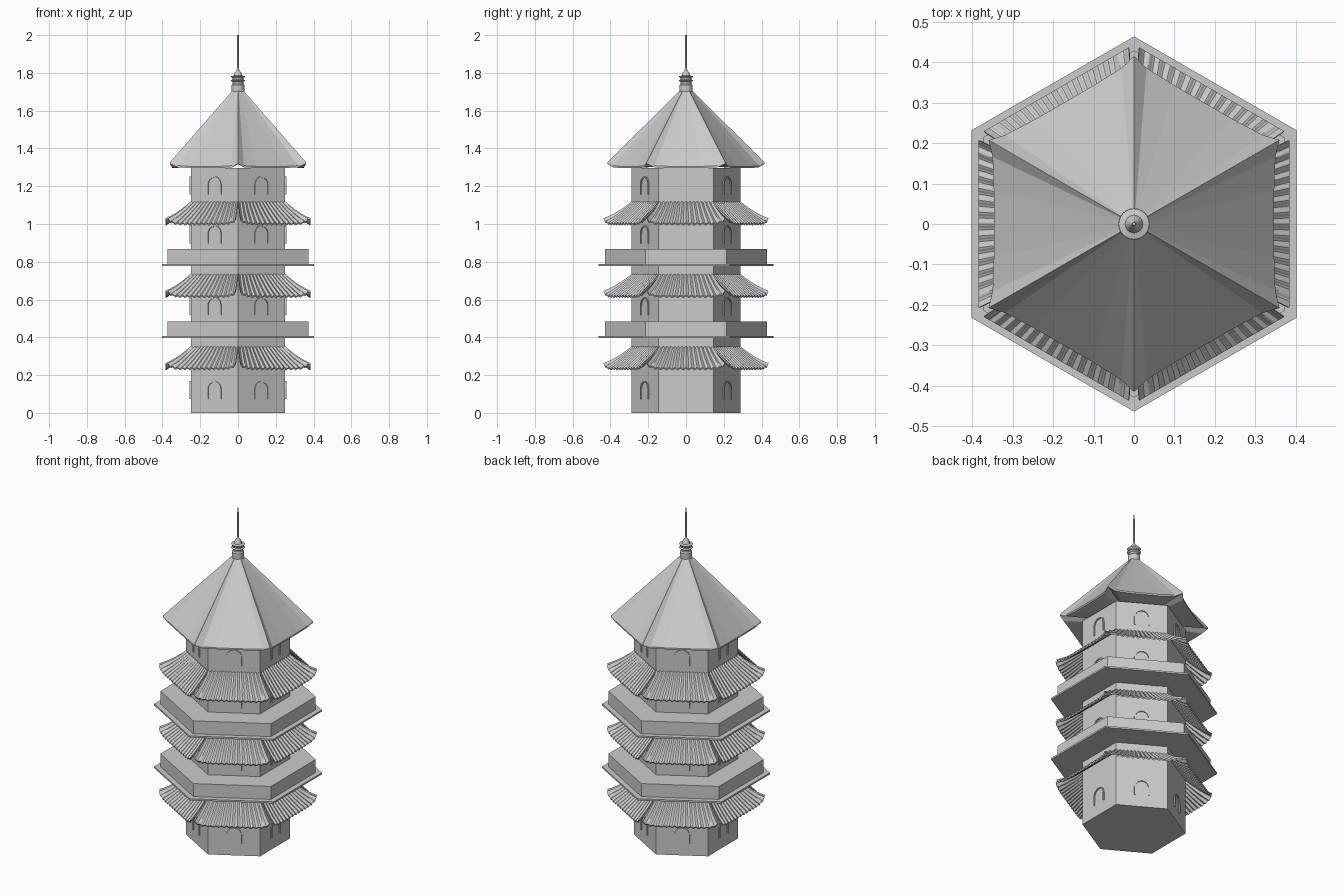
import bpy, bmesh, math
from mathutils import Matrix

if "Cube" in bpy.data.objects:
    bpy.data.objects.remove(bpy.data.objects["Cube"])

C30 = math.cos(math.radians(30))


def new_obj(name, verts, faces, merge=False):
    me = bpy.data.meshes.new(name)
    me.from_pydata(verts, [], faces)
    bm = bmesh.new()
    bm.from_mesh(me)
    if merge:
        bmesh.ops.remove_doubles(bm, verts=bm.verts, dist=1e-5)
    bmesh.ops.recalc_face_normals(bm, faces=bm.faces)
    bm.to_mesh(me)
    bm.free()
    ob = bpy.data.objects.new(name, me)
    bpy.context.collection.objects.link(ob)
    return ob


def hex_prism(name, apothem, z0, z1):
    # hexagon with corners on the y axis and flats on the x axis
    r = apothem / C30
    ring = [(r * math.cos(math.radians(90 + 60 * i)), r * math.sin(math.radians(90 + 60 * i))) for i in range(6)]
    verts = [(x, y, z) for z in (z0, z1) for x, y in ring]
    faces = [tuple(range(6)), tuple(range(6, 12))]
    faces += [(i, (i + 1) % 6, 6 + (i + 1) % 6, 6 + i) for i in range(6)]
    return new_obj(name, verts, faces)


def around(verts, faces):
    # repeat geometry made for the +x side on all six sides
    out_v, out_f = [], []
    for k in range(6):
        rot = Matrix.Rotation(math.radians(60 * k), 3, 'Z')
        base = len(out_v)
        out_v += [tuple(rot @ Matrix.Identity(3).col[0] * v[0] + rot.col[1] * v[1] + rot.col[2] * v[2]) for v in verts]
        out_f += [tuple(i + base for i in f) for f in faces]
    return out_v, out_f


def tiled_skirt(name, z_top):
    # six separate corrugated panels, eave corners curling up
    waves, nu, nv = 14, 84, 5
    verts, faces = [], []
    for j in range(nv + 1):
        v = j / nv
        for i in range(nu + 1):
            t = 2 * i / nu - 1
            half = 0.14 + 0.067 * v
            z = z_top - 0.114 * (v + 0.12 * v * (1 - v))
            z += 0.022 * v * v * abs(t) ** 8
            z += 0.004 * math.cos(waves * math.pi * (t + 1))
            verts.append((0.248 + 0.137 * v, half * t, z - 0.004))
    w = nu + 1
    for j in range(nv):
        for i in range(nu):
            a = j * w + i
            faces.append((a, a + w, a + w + 1, a + 1))
    # underside copy, joined round the border
    n = len(verts)
    verts += [(x - 0.004, y, z - 0.008) for x, y, z in verts]
    faces += [tuple(q + n for q in reversed(f)) for f in faces]
    border = list(range(w)) + [j * w + nu for j in range(1, nv + 1)]
    border += [nv * w + i for i in range(nu - 1, -1, -1)] + [j * w for j in range(nv - 1, 0, -1)]
    for p, q in zip(border, border[1:] + border[:1]):
        faces.append((p, q, q + n, p + n))
    return new_obj(name, *around(verts, faces))


def window_frames(name, z0):
    # thin arched frame on every wall
    def arch(w, top):
        pts = [(-w, z0)]
        spring = top - w
        pts += [(-w * math.cos(math.pi * k / 10), spring + w * math.sin(math.pi * k / 10)) for k in range(11)]
        return pts + [(w, z0)]
    outer, inner = arch(0.043, z0 + 0.095), arch(0.036, z0 + 0.088)
    n = len(outer)
    verts = []
    for x in (0.247, 0.256):
        verts += [(x, y, z) for y, z in outer] + [(x, y, z) for y, z in inner]
    faces = []
    for i in range(n - 1):
        faces += [(i, i + 1, 2 * n + i + 1, 2 * n + i),
                  (n + i, n + i + 1, 3 * n + i + 1, 3 * n + i),
                  (2 * n + i, 2 * n + i + 1, 3 * n + i + 1, 3 * n + i),
                  (i, i + 1, n + i + 1, n + i)]
    faces += [(0, n, 3 * n, 2 * n), (n - 1, 2 * n - 1, 4 * n - 1, 3 * n - 1)]
    return new_obj(name, *around(verts, faces))


def lathe(name, profile, seg=24):
    verts = [(r * math.cos(2 * math.pi * k / seg), r * math.sin(2 * math.pi * k / seg), z)
             for r, z in profile for k in range(seg)]
    faces = [(j * seg + k, j * seg + (k + 1) % seg, (j + 1) * seg + (k + 1) % seg, (j + 1) * seg + k)
             for j in range(len(profile) - 1) for k in range(seg)]
    faces += [tuple(range(seg)), tuple(range(len(verts) - seg, len(verts)))]
    return new_obj(name, verts, faces)


# tower body
hex_prism("tower_body", 0.25, 0, 1.296)

# balconies: thin floor plate with parapet
for i, z in enumerate((0.40, 0.782)):
    hex_prism(f"balcony_floor_{i + 1}", 0.402, z - 0.004, z + 0.006)
    hex_prism(f"balcony_parapet_{i + 1}", 0.372, z + 0.006, z + 0.085)

# tiled skirt roofs
for i, z in enumerate((0.355, 0.738, 1.122)):
    tiled_skirt(f"skirt_roof_{i + 1}", z)

# arched windows on each storey
for i, z in enumerate((0.074, 0.517, 0.898, 1.157)):
    window_frames(f"window_frames_{i + 1}", z)

# main roof: one sixth, with raised corners and slightly inset eave
eave = [(-1, 0, 0.022), (-0.8, 0.010, 0.004), (-0.4, 0.013, 0), (0.4, 0.013, 0), (0.8, 0.010, 0.004), (1, 0, 0.022)]
m = len(eave)
side = 0.36 * math.tan(math.radians(30))
top_side = 0.03 * math.tan(math.radians(30))
verts = [(0.03, top_side * t, 1.705) for t, d, h in eave]
verts += [(0.36 - d, side * t, 1.305 + h) for t, d, h in eave]
verts += [(0.36 - d, side * t, 1.296 + h) for t, d, h in eave]
verts += [(0, 0, 1.316), (0, 0, 1.705)]
faces = []
for i in range(m - 1):
    faces += [(i, i + 1, m + i + 1, m + i),
              (m + i, m + i + 1, 2 * m + i + 1, 2 * m + i),
              (2 * m + i, 2 * m + i + 1, 3 * m),
              (i, i + 1, 3 * m + 1)]
new_obj("main_roof", *around(verts, faces), merge=True)

# finial with rings and needle
finial = lathe("finial", [(0.034, 1.69), (0.034, 1.735), (0.028, 1.742), (0.028, 1.752), (0.039, 1.760),
                          (0.030, 1.765), (0.030, 1.772), (0.038, 1.782), (0.022, 1.786), (0.018, 1.80),
                          (0.007, 1.815), (0.005, 1.83), (0.004, 2.0)])
bpy.context.view_layer.objects.active = finial
finial.select_set(True)
bpy.ops.object.shade_smooth_by_angle(angle=math.radians(30))
